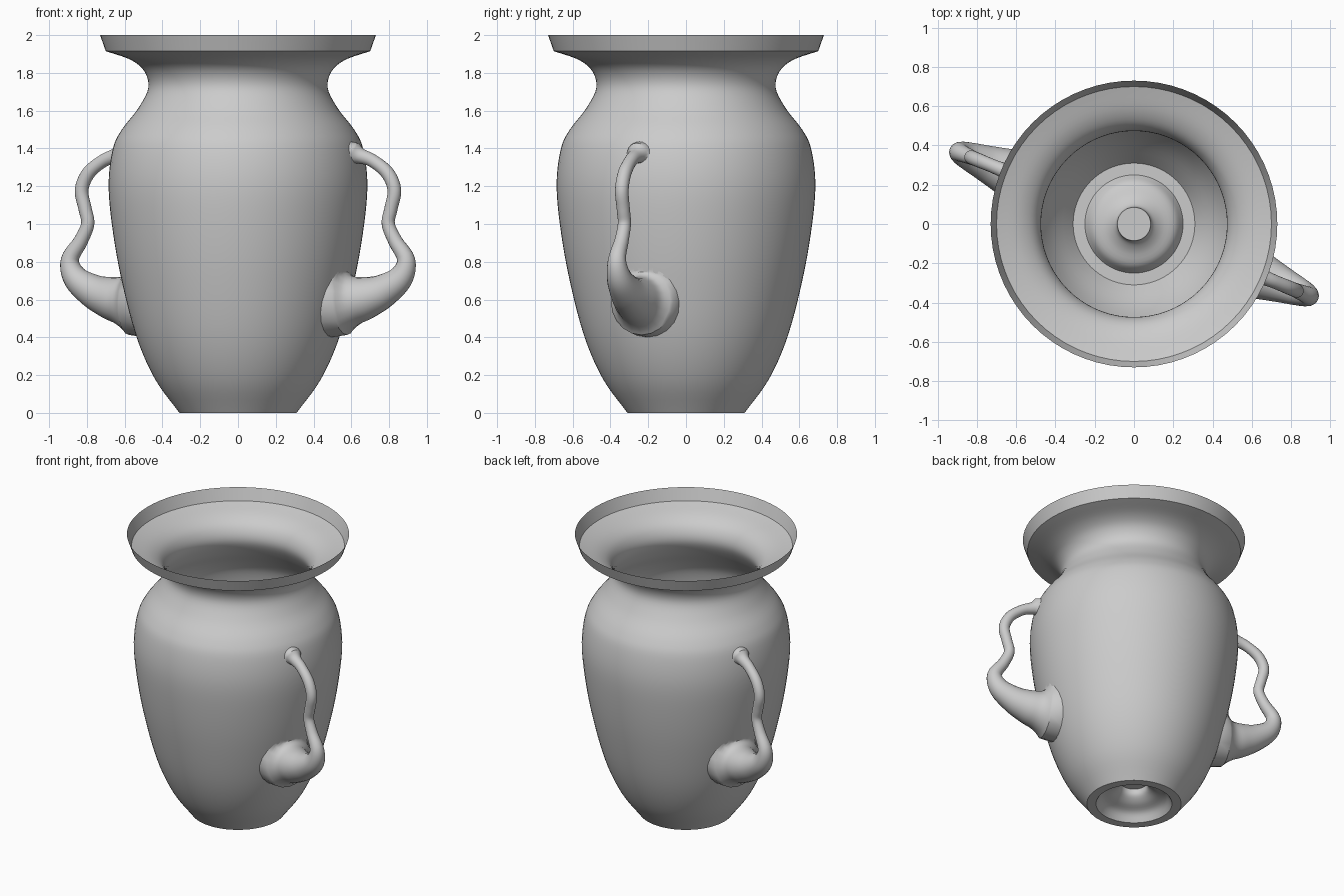
import bpy, bmesh, math
from mathutils import Vector

cube = bpy.data.objects.get("Cube")
if cube:
    bpy.data.objects.remove(cube)

SIDES = 72

clay = bpy.data.materials.new("grey_clay")
clay.use_nodes = True
grey = (0.6, 0.6, 0.6, 1)
clay.diffuse_color = grey
clay.node_tree.nodes["Principled BSDF"].inputs["Base Color"].default_value = grey


def spline(points, steps):
    """Smooth curve through all the points."""
    pts = [Vector(p) for p in points]
    pts = [2 * pts[0] - pts[1]] + pts + [2 * pts[-1] - pts[-2]]
    out = []
    for a, b, c, d in zip(pts, pts[1:], pts[2:], pts[3:]):
        for i in range(steps):
            t = i / steps
            out.append(0.5 * (2 * b + (c - a) * t + (2 * a - 5 * b + 4 * c - d) * t**2
                              + (3 * b - a - 3 * c + d) * t**3))
    return out + [pts[-2]]


def skin(bm, rings):
    """Bridge neighbouring closed rings with quads."""
    for a, b in zip(rings, rings[1:]):
        n = len(a)
        for i in range(n):
            j = (i + 1) % n
            bm.faces.new((a[i], a[j], b[j], b[i]))


def finish(name, bm):
    bmesh.ops.recalc_face_normals(bm, faces=bm.faces)
    mesh = bpy.data.meshes.new(name)
    bm.to_mesh(mesh)
    bm.free()
    mesh.materials.append(clay)
    obj = bpy.data.objects.new(name, mesh)
    bpy.context.collection.objects.link(obj)
    bpy.ops.object.select_all(action="DESELECT")
    obj.select_set(True)
    bpy.context.view_layer.objects.active = obj
    bpy.ops.object.shade_smooth_by_angle(angle=math.radians(40))
    return obj


# Profiles as (radius, height)
punt = spline([(0.085, 0.16), (0.095, 0.12), (0.14, 0.085), (0.21, 0.055), (0.25, 0)], 4)
wall = spline([(0.31, 0), (0.44, 0.18), (0.54, 0.41), (0.62, 0.72), (0.668, 1.0),
               (0.685, 1.22), (0.662, 1.4), (0.615, 1.5), (0.53, 1.61), (0.475, 1.72),
               (0.497, 1.81), (0.57, 1.87), (0.7, 1.915)], 5)
rim = [Vector((0.73, 2.0))]


def wall_radius(z):
    for a, b in zip(wall, wall[1:]):
        if a.y <= z <= b.y:
            return a.x + (b.x - a.x) * (z - a.y) / (b.y - a.y)
    return wall[0].x


# Vase body: one thin wall with a raised hollow in the base
bm = bmesh.new()
rings = []
for r, z in punt + wall + rim:
    rings.append([bm.verts.new((r * math.cos(a), r * math.sin(a), z))
                  for a in (math.tau * i / SIDES for i in range(SIDES))])
skin(bm, rings)
bm.faces.new(rings[0])
finish("vase_body", bm)

# Handle centre line as (outward distance, height, thickness)
HANDLE = [(0.66, 1.375, 0.065), (0.7, 1.36, 0.042), (0.77, 1.335, 0.035),
          (0.855, 1.27, 0.036), (0.895, 1.18, 0.036), (0.875, 1.08, 0.035),
          (0.86, 1.0, 0.035), (0.9, 0.91, 0.038), (0.962, 0.81, 0.048),
          (0.93, 0.715, 0.067), (0.83, 0.645, 0.09), (0.735, 0.61, 0.113),
          (0.66, 0.595, 0.135), (0.6, 0.59, 0.19)]


def handle(name, angle):
    bm = bmesh.new()
    path = spline(HANDLE, 5)
    side = Vector((0, 1, 0))
    rings = []
    for k, p in enumerate(path):
        q, s = path[max(k - 1, 0)], path[min(k + 1, len(path) - 1)]
        along = Vector((s.x - q.x, 0, s.y - q.y)).normalized()
        across = along.cross(side)
        ring = []
        for i in range(20):
            a = math.tau * i / 20
            v = Vector((p.x, 0, p.y)) + p.z * (math.cos(a) * side + math.sin(a) * across)
            # Ends lie on the vase wall, and nothing pokes inside it
            reach = wall_radius(v.z)
            if k in (0, len(path) - 1) or v.xy.length < reach:
                v.x = math.sqrt(max(reach**2 - v.y**2, 0))
            ring.append(bm.verts.new(v))
        rings.append(ring)
    skin(bm, rings)
    obj = finish(name, bm)
    obj.rotation_euler.z = angle


TURN = math.radians(-22.3)
handle("left_handle", TURN)
handle("right_handle", TURN + math.pi)
